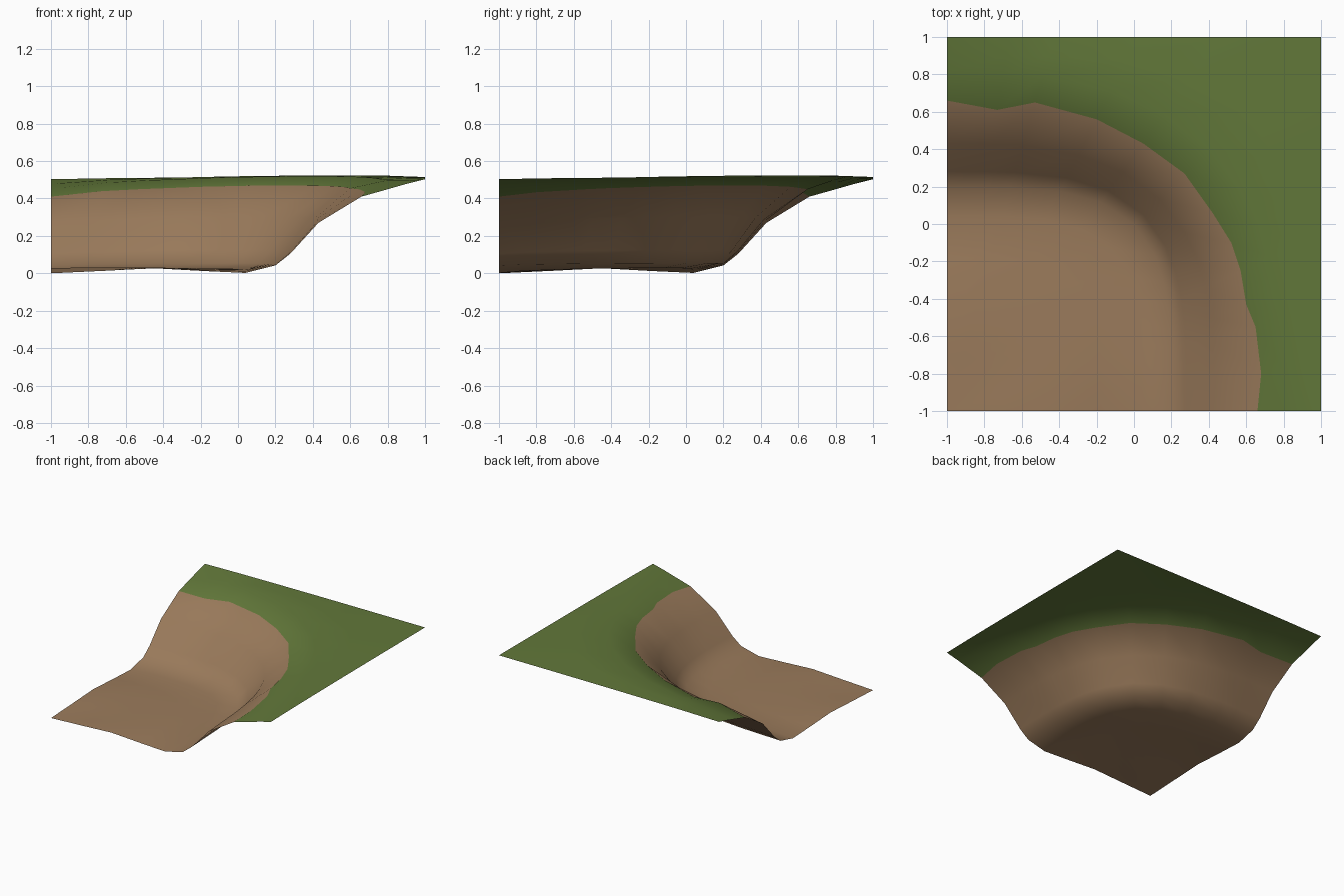
import bpy, bmesh, math

if "Cube" in bpy.data.objects:
    bpy.data.objects.remove(bpy.data.objects["Cube"])

CORNER = -1.0  # inner corner of the tile; all contour rows sweep around it


def material(name, rgb):
    m = bpy.data.materials.new(name)
    m.diffuse_color = (*rgb, 1)
    m.use_nodes = True
    m.node_tree.nodes["Principled BSDF"].inputs["Base Color"].default_value = m.diffuse_color
    return m


dirt = material("dirt brown", (0.33, 0.2, 0.107))
grass = material("grass green", (0.122, 0.188, 0.042))

# Irregular grass line on the cliff top, from the left edge round to the front edge
rim = [(-1, .66), (-.73, .61), (-.53, .65), (-.2, .56), (.05, .43), (.27, .27),
       (.42, .06), (.52, -.1), (.57, -.25), (.6, -.43), (.65, -.55), (.68, -.8), (.66, -1)]
angles = [math.atan2(y - CORNER, x - CORNER) for x, y in rim]

# Contour rows: radius, corner squareness, height at the tile edges, extra height mid-arc
rows = [(.30, 2.5, .014, .004), (.55, 3, .027, .005), (.82, 4, .012, .015),
        (1.04, 4, .002, .026), (1.20, 3.8, .042, .012), (1.28, 3.5, .105, .02),
        (1.43, 3, .27, .03), ("rim", 0, .41, .06), (1.81, 2.7, .452, .068),
        (1.90, 4, .478, .046), (2.0, None, .503, .012)]


def contour_point(row, i):
    radius, n, z, bulge = row
    a = angles[i]
    c, s = max(math.cos(a), 0), max(math.sin(a), 0)
    z += bulge * max(math.sin(2 * a), 0) ** .65
    if radius == "rim":
        return (*rim[i], z)
    # superellipse, or a true square for the outer border
    norm = max(c, s) if n is None else (c ** n + s ** n) ** (1 / n)
    return (CORNER + radius * c / norm, CORNER + radius * s / norm, z)


# Terrain sheet: floor fan, cliff and grassy top
bm = bmesh.new()
pole = bm.verts.new((CORNER, CORNER, 0))
grid = [[bm.verts.new(contour_point(r, i)) for i in range(len(rim))] for r in rows]
rim_row = next(k for k, r in enumerate(rows) if r[0] == "rim")
for i in range(len(rim) - 1):
    bm.faces.new((pole, grid[0][i + 1], grid[0][i]))
    for k in range(len(rows) - 1):
        f = bm.faces.new((grid[k][i], grid[k][i + 1], grid[k + 1][i + 1], grid[k + 1][i]))
        f.material_index = int(k >= rim_row)
for f in bm.faces:
    f.smooth = True
bm.normal_update()
if sum(f.normal.z for f in bm.faces) < 0:
    bmesh.ops.reverse_faces(bm, faces=bm.faces[:])

mesh = bpy.data.meshes.new("cliff_corner")
bm.to_mesh(mesh)
bm.free()
mesh.materials.append(dirt)
mesh.materials.append(grass)
bpy.context.collection.objects.link(bpy.data.objects.new("cliff_corner", mesh))
